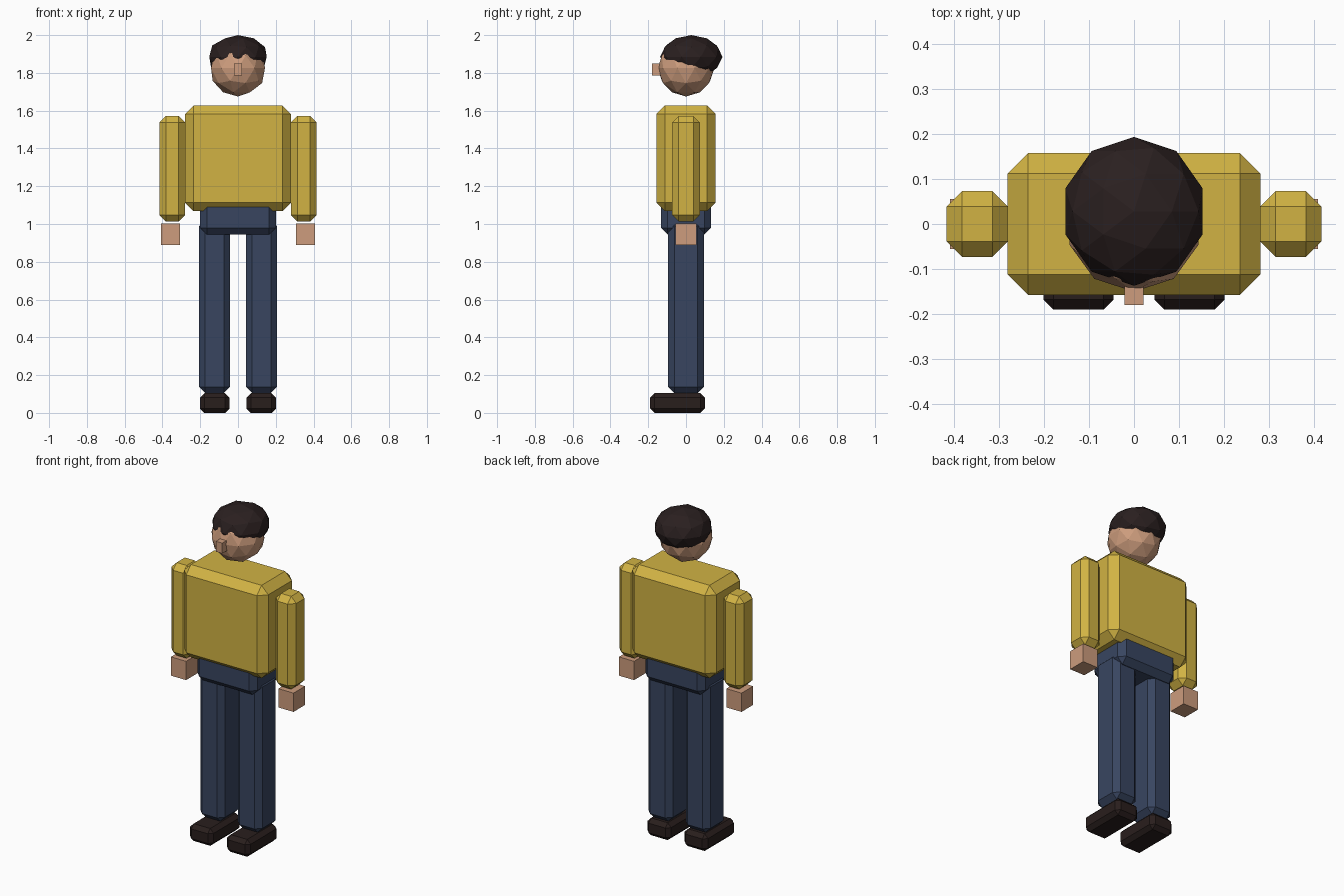
import bpy
import bmesh
from mathutils import Matrix

if "Cube" in bpy.data.objects:
    bpy.data.objects.remove(bpy.data.objects["Cube"])


def material(name, rgb):
    m = bpy.data.materials.new(name)
    m.diffuse_color = (*rgb, 1.0)
    m.use_nodes = True
    m.node_tree.nodes["Principled BSDF"].inputs["Base Color"].default_value = m.diffuse_color
    return m


YELLOW = material("mustard_shirt", (0.64, 0.45, 0.057))
NAVY = material("navy_trousers", (0.040, 0.060, 0.118))
SKIN = material("skin", (0.61, 0.335, 0.205))
SHOE = material("dark_shoe", (0.022, 0.013, 0.012))
HAIR = material("dark_hair", (0.023, 0.014, 0.014))


def finish(bm, name, mat):
    mesh = bpy.data.meshes.new(name)
    bm.to_mesh(mesh)
    bm.free()
    mesh.materials.append(mat)
    obj = bpy.data.objects.new(name, mesh)
    bpy.context.collection.objects.link(obj)
    return obj


def box(name, mat, xs, ys, zs, chamfer=0.0):
    """Box between the given limits, with optional chamfered edges."""
    lims = (xs, ys, zs)
    centre = [(a + b) / 2 for a, b in lims]
    size = [b - a for a, b in lims]
    bm = bmesh.new()
    bmesh.ops.create_cube(bm, size=1.0, matrix=Matrix.LocRotScale(centre, None, size))
    if chamfer:
        bmesh.ops.bevel(bm, geom=bm.edges[:], offset=chamfer, segments=1,
                        affect='EDGES', profile=0.5)
    return finish(bm, name, mat)


def ball(name, mat, centre, radii):
    """Faceted ellipsoid."""
    bm = bmesh.new()
    bmesh.ops.create_icosphere(bm, subdivisions=2, radius=1.0,
                               matrix=Matrix.LocRotScale(centre, None, radii))
    return finish(bm, name, mat)


# Head
ball("head", SKIN, (0, 0, 1.825), (0.15, 0.15, 0.15))
ball("hair", HAIR, (0, 0.028, 1.885), (0.16, 0.165, 0.115))
box("nose", SKIN, (-0.021, 0.021), (-0.18, -0.12), (1.787, 1.85))

# Body
box("torso", YELLOW, (-0.28, 0.28), (-0.157, 0.157), (1.068, 1.627), 0.045)
box("pelvis", NAVY, (-0.2, 0.2), (-0.133, 0.133), (0.945, 1.15), 0.035)

# Limbs, repeated on each side
for side, s in (("left", 1), ("right", -1)):
    def span(a, b):
        return tuple(sorted((s * a, s * b)))

    box(side + "_arm", YELLOW, span(0.28, 0.415), (-0.073, 0.073), (1.013, 1.572), 0.034)
    box(side + "_hand", SKIN, span(0.307, 0.408), (-0.055, 0.055), (0.89, 1.003))
    box(side + "_leg", NAVY, span(0.043, 0.206), (-0.094, 0.094), (0.106, 1.02), 0.032)
    box(side + "_shoe", SHOE, span(0.045, 0.201), (-0.19, 0.1), (0.0, 0.104), 0.023)
